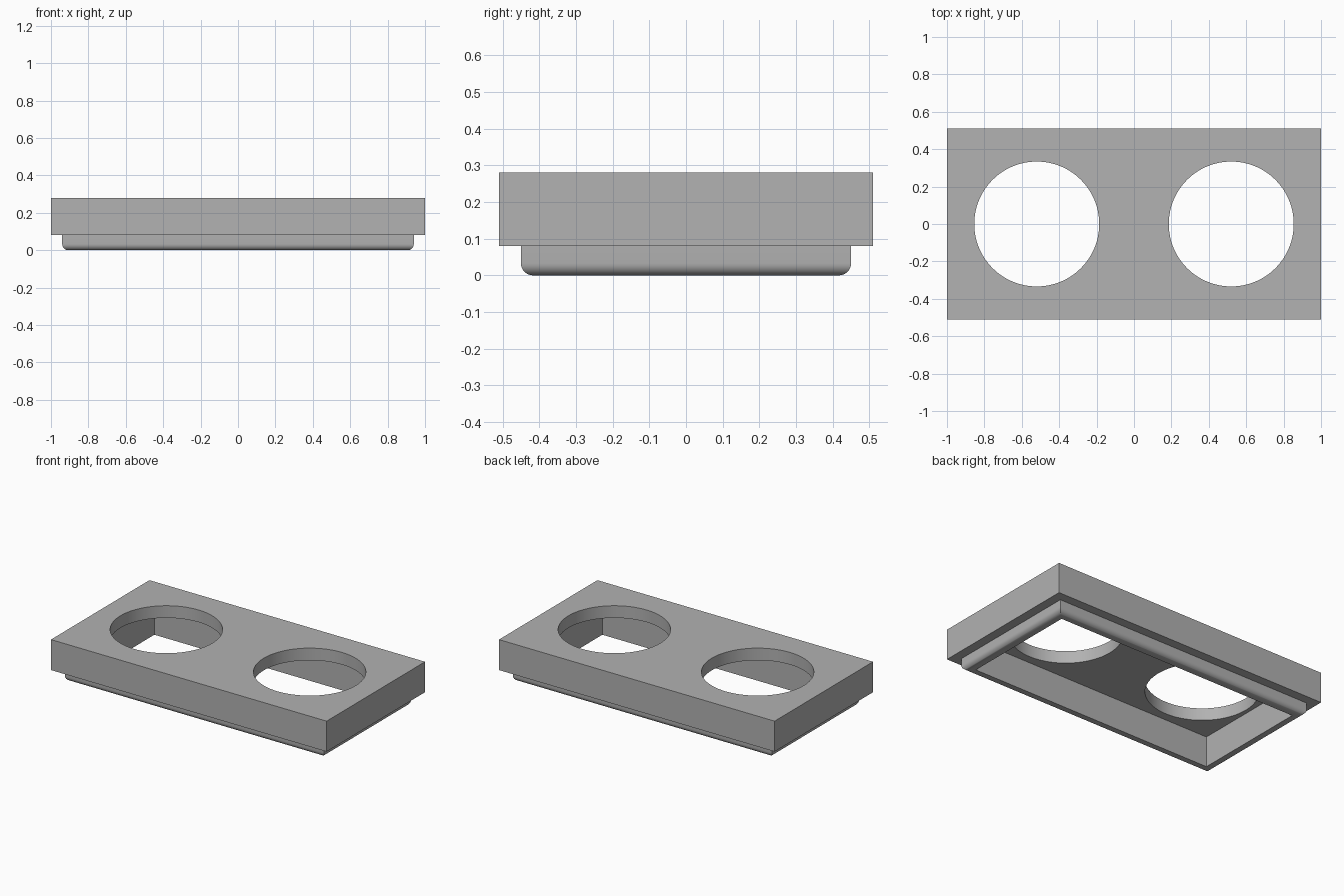
import bpy
import bmesh

if "Cube" in bpy.data.objects:
    bpy.data.objects.remove(bpy.data.objects["Cube"], do_unlink=True)

grey = bpy.data.materials.new("light grey")
grey.use_nodes = True
colour = (0.445, 0.445, 0.445, 1)
grey.diffuse_color = colour
grey.node_tree.nodes["Principled BSDF"].inputs["Base Color"].default_value = colour


def block(name, half_x, half_y, bottom, top, round_bottom=0):
    """Box between two heights, optionally with rounded bottom edges."""
    bm = bmesh.new()
    bmesh.ops.create_cube(bm, size=1)
    for v in bm.verts:
        v.co.x *= 2 * half_x
        v.co.y *= 2 * half_y
        v.co.z = top if v.co.z > 0 else bottom
    if round_bottom:
        edges = [e for e in bm.edges if all(v.co.z == bottom for v in e.verts)]
        bmesh.ops.bevel(bm, geom=edges, offset=round_bottom, segments=8,
                        profile=0.5, affect='EDGES')
    mesh = bpy.data.meshes.new(name)
    bm.to_mesh(mesh)
    bm.free()
    mesh.materials.append(grey)
    obj = bpy.data.objects.new(name, mesh)
    bpy.context.collection.objects.link(obj)
    return obj


def combine(target, other, operation):
    """Apply a boolean and discard the helper."""
    bpy.ops.object.select_all(action='DESELECT')
    bpy.context.view_layer.objects.active = target
    target.select_set(True)
    mod = target.modifiers.new(operation.lower(), 'BOOLEAN')
    mod.operation = operation
    mod.solver = 'EXACT'
    mod.object = other
    bpy.ops.object.modifier_apply(modifier=mod.name)
    bpy.data.objects.remove(other, do_unlink=True)


# Wide slab with a narrower, rounded rim below it
holder = block("two_hole_holder", 1.0, 0.51, 0.08, 0.28)
rim = block("lower_rim", 0.94, 0.45, 0.0, 0.1, round_bottom=0.033)
combine(holder, rim, 'UNION')

# Open underside
combine(holder, block("cavity_cutter", 0.88, 0.39, -0.1, 0.2), 'DIFFERENCE')

# Round openings through the top
for side in (-1, 1):
    bpy.ops.mesh.primitive_cylinder_add(vertices=96, radius=0.334, depth=0.4,
                                        location=(side * 0.52, 0, 0.25))
    cutter = bpy.context.object
    cutter.name = "opening_cutter"
    cutter.data.materials.append(grey)
    combine(holder, cutter, 'DIFFERENCE')

holder.select_set(True)
bpy.context.view_layer.objects.active = holder
bpy.ops.object.shade_smooth_by_angle(angle=0.52)
